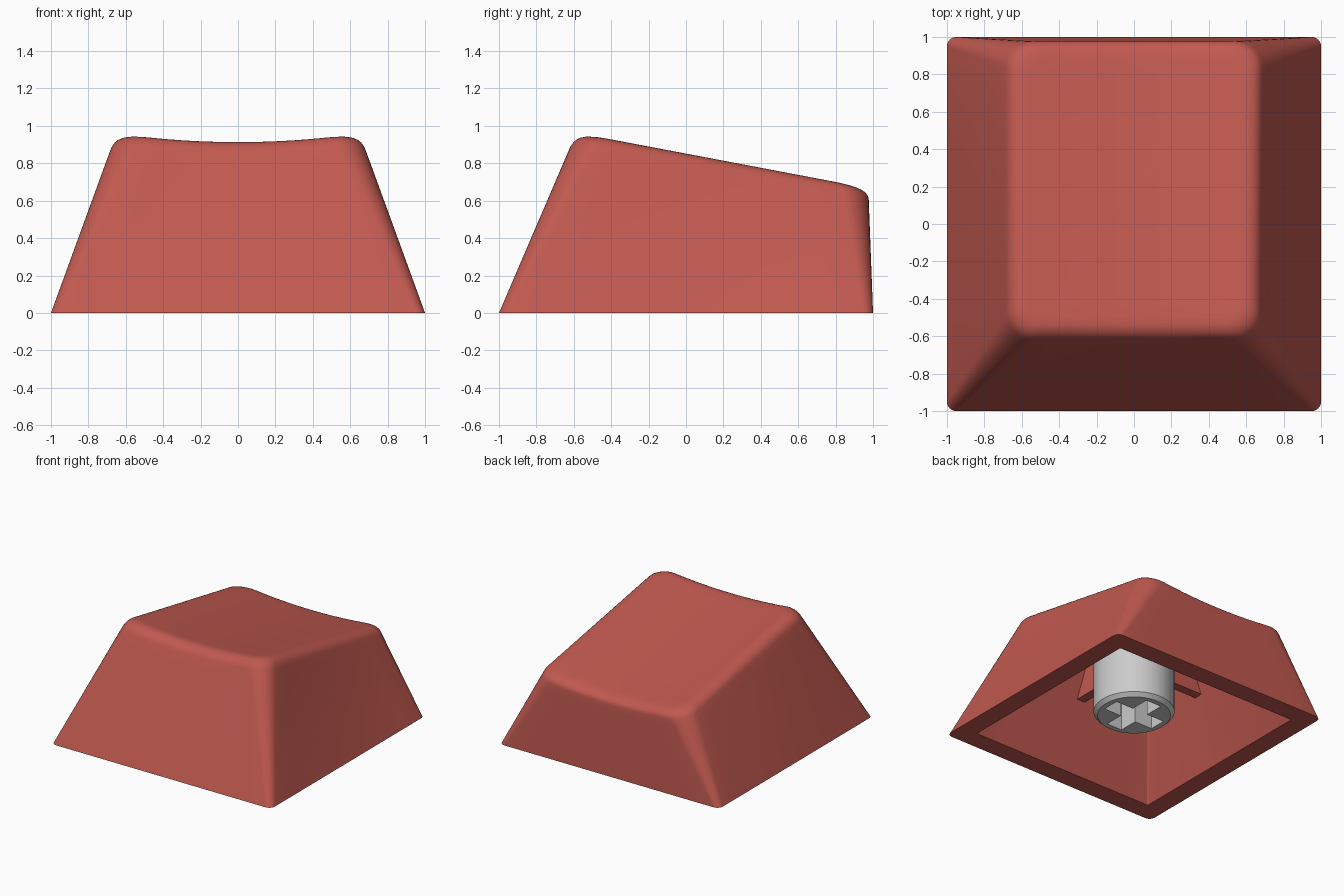
import bpy, bmesh
from math import sin, cos, pi, radians
from mathutils import Vector

if "Cube" in bpy.data.objects:
    bpy.data.objects.remove(bpy.data.objects["Cube"])

red = bpy.data.materials.new("red_plastic")
red.diffuse_color = (0.53, 0.1, 0.08, 1)
red.use_nodes = True
red.node_tree.nodes["Principled BSDF"].inputs["Base Color"].default_value = red.diffuse_color


def finish(name, bm, mat=None):
    bmesh.ops.recalc_face_normals(bm, faces=bm.faces)
    me = bpy.data.meshes.new(name)
    bm.to_mesh(me)
    bm.free()
    ob = bpy.data.objects.new(name, me)
    bpy.context.collection.objects.link(ob)
    if mat:
        me.materials.append(mat)
    bpy.ops.object.select_all(action='DESELECT')
    ob.select_set(True)
    bpy.context.view_layer.objects.active = ob
    bpy.ops.object.shade_smooth_by_angle(angle=radians(30))
    return ob


def outline(hx, y0, y1, r, zf, arc=8, side=10):
    """Rounded rectangle with evenly divided sides, lifted onto height zf(x, y)."""
    corners = [(hx - r, y1 - r), (r - hx, y1 - r), (r - hx, y0 + r), (hx - r, y0 + r)]
    arcs = [[Vector((cx + r * cos(a), cy + r * sin(a), 0))
             for a in [(c + i / arc) * pi / 2 for i in range(arc + 1)]]
            for c, (cx, cy) in enumerate(corners)]
    pts = []
    for c in range(4):
        pts += arcs[c]
        pts += [arcs[c][-1].lerp(arcs[(c + 1) % 4][0], i / side) for i in range(1, side)]
    return [Vector((p.x, p.y, zf(p.x, p.y))) for p in pts]


def blend(a, b, t):
    return [p.lerp(q, t) for p, q in zip(a, b)]


def top_z(x, y):          # sloping, cylindrically dished top
    return 0.815 - 0.19 * y + 0.11 * x * x


def ceiling_z(x, y):
    return 0.67 - 0.19 * y


def floor_z(x, y):
    return 0


def extrude(name, pts, vec, mat=None):
    bm = bmesh.new()
    face = bm.faces.new([bm.verts.new(p) for p in pts])
    new = bmesh.ops.extrude_face_region(bm, geom=[face])["geom"]
    bmesh.ops.translate(bm, vec=vec, verts=[v for v in new if isinstance(v, bmesh.types.BMVert)])
    return finish(name, bm, mat)


# Shell: cavity, rim, lofted walls, rounded shoulder and dished top
base = outline(1, -1, 1, 0.05, floor_z)
edge = outline(0.655, -0.59, 0.975, 0.15, top_z)
inset = outline(0.565, -0.50, 0.875, 0.09, top_z)
rings = [outline(0.565, -0.505, 0.82, 0.01, ceiling_z), outline(0.84, -0.84, 0.84, 0.01, floor_z)]
rings += [blend(base, edge, t) for t in (0, 0.3, 0.6, 0.85)]
shoulder = blend(base, edge, 0.92)
for i in range(8):
    t = i / 7
    rings.append(blend(blend(shoulder, edge, t), blend(edge, inset, t), t))
for s in (0.9, 0.75, 0.6, 0.45, 0.3, 0.15):
    ring = [(p.x * s, 0.1875 + (p.y - 0.1875) * s) for p in inset]
    rings.append([Vector((x, y, top_z(x, y))) for x, y in ring])
bm = bmesh.new()
loops = [[bm.verts.new(p) for p in ring] for ring in rings]
n = len(base)
for a, b in zip(loops, loops[1:]):
    for i in range(n):
        j = (i + 1) % n
        bm.faces.new((a[i], a[j], b[j], b[i]))
bm.faces.new(loops[0])
tip = bm.verts.new((0, 0.1875, top_z(0, 0.1875)))
for i in range(n):
    bm.faces.new((loops[-1][i], loops[-1][(i + 1) % n], tip))
finish("keycap_shell", bm, red)

# Crossed ribs under the top, running into the walls
h = 0.037
extrude("rib_across", [(-0.70, -h, 0.5), (0.70, -h, 0.5), (0.62, -h, 0.73), (-0.62, -h, 0.73)],
        (0, 2 * h, 0), red)
extrude("rib_lengthwise", [(-h, -0.68, 0.5), (-h, 0.9, 0.5), (-h, 0.9, 0.54), (-h, -0.59, 0.8)],
        (2 * h, 0, 0), red)

# Grey stem: chamfered cylinder
bm = bmesh.new()
seg = 64
stem_loops = [[bm.verts.new((r * cos(2 * pi * i / seg), r * sin(2 * pi * i / seg), z))
               for i in range(seg)] for r, z in ((0.275, 0.10), (0.305, 0.13), (0.305, 0.74))]
for a, b in zip(stem_loops, stem_loops[1:]):
    for i in range(seg):
        j = (i + 1) % seg
        bm.faces.new((a[i], a[j], b[j], b[i]))
bm.faces.new(stem_loops[0])
bm.faces.new(stem_loops[-1])
stem = finish("stem", bm)

# Cross-shaped socket cut into the stem
w, l = 0.07, 0.23
quarter = [(l, -w), (l, w), (w, w)]
cross = []
for k in range(4):
    c, s = (1, 0, -1, 0)[k], (0, 1, 0, -1)[k]
    cross += [(x * c - y * s, x * s + y * c, 0.0) for x, y in quarter]
cutter = extrude("socket_cutter", cross, (0, 0, 0.48))
cutter.hide_render = True
cut = stem.modifiers.new("socket", 'BOOLEAN')
cut.operation = 'DIFFERENCE'
cut.solver = 'EXACT'
cut.object = cutter
bpy.ops.object.select_all(action='DESELECT')
stem.select_set(True)
bpy.context.view_layer.objects.active = stem
bpy.ops.object.modifier_apply(modifier=cut.name)
bpy.data.objects.remove(cutter)
bpy.ops.object.shade_smooth_by_angle(angle=radians(30))
